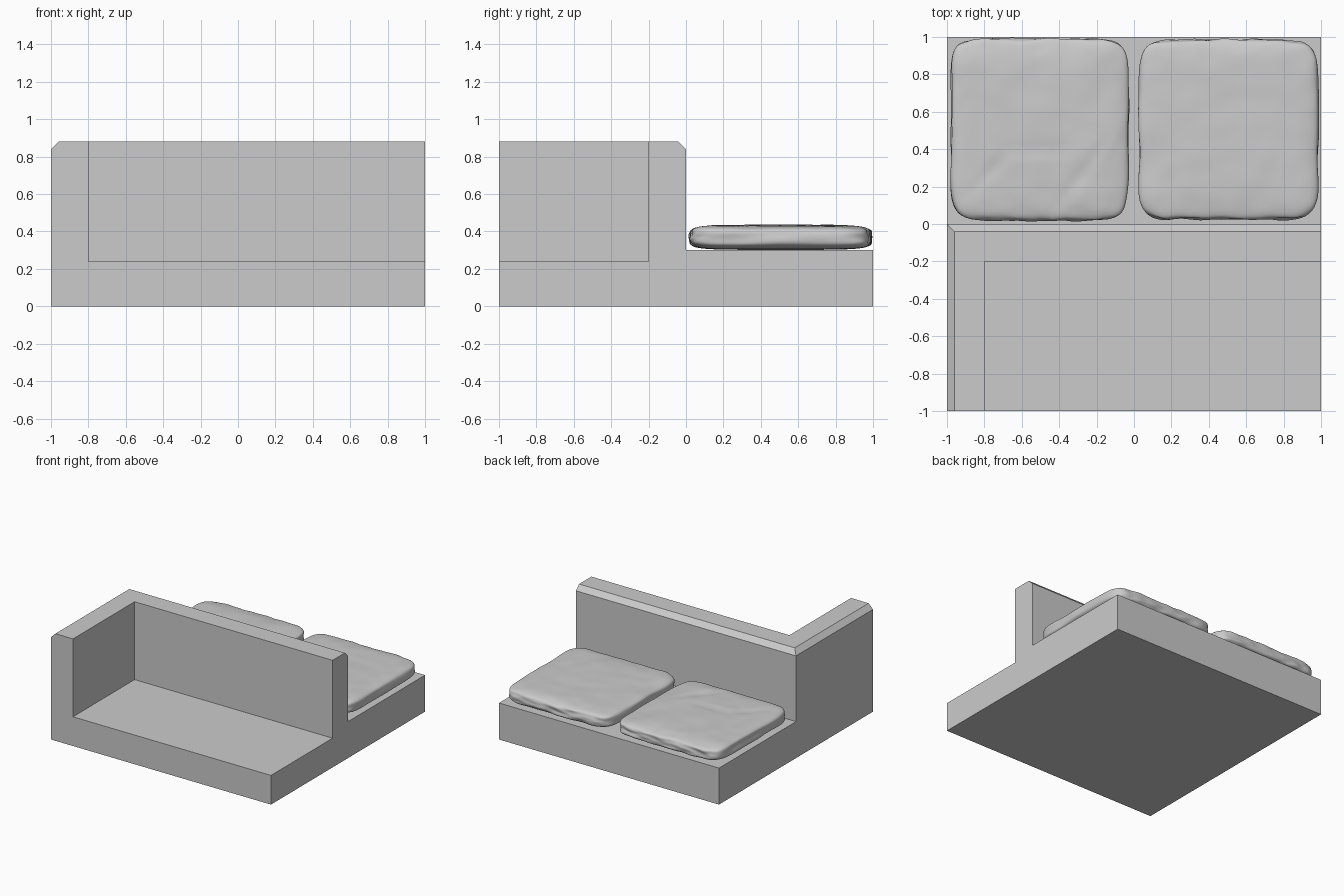
import bpy, bmesh, math
from mathutils import Vector, noise

default = bpy.data.objects.get("Cube")
if default:
    bpy.data.objects.remove(default, do_unlink=True)

grey = bpy.data.materials.new("plain grey")
grey.use_nodes = True
COLOUR = (0.6, 0.6, 0.6, 1)
grey.diffuse_color = COLOUR
grey.node_tree.nodes["Principled BSDF"].inputs["Base Color"].default_value = COLOUR


def add_object(name, bm):
    mesh = bpy.data.meshes.new(name)
    bm.to_mesh(mesh)
    bm.free()
    mesh.materials.append(grey)
    obj = bpy.data.objects.new(name, mesh)
    bpy.context.collection.objects.link(obj)
    return obj


def box(name, low, high):
    low, high = Vector(low), Vector(high)
    bm = bmesh.new()
    bmesh.ops.create_cube(bm, size=1)
    for v in bm.verts:
        v.co = (low + high) / 2 + v.co * (high - low)
    return add_object(name, bm)


# Frame: one solid block with the front bay and the rear ledge cut away
WALL_TOP, BEVEL = 0.88, 0.04
frame = box("frame", (-1, -1, 0), (1, 1, WALL_TOP))
cutters = [box("front_bay_cutter", (-0.8, -2, 0.24), (2, -0.2, 2)),
           box("rear_ledge_cutter", (-2, 0, 0.30), (2, 2, 2))]
for cutter in cutters:
    cutter.hide_render = True
    mod = frame.modifiers.new(cutter.name, 'BOOLEAN')
    mod.operation, mod.solver, mod.object = 'DIFFERENCE', 'EXACT', cutter
bpy.context.view_layer.update()
shaped = frame.evaluated_get(bpy.context.evaluated_depsgraph_get())
bm = bmesh.new()
bm.from_mesh(shaped.to_mesh())
frame.modifiers.clear()
for cutter in cutters:
    bpy.data.objects.remove(cutter, do_unlink=True)

# Chamfer along the outer top edges of the two walls
bmesh.ops.remove_doubles(bm, verts=bm.verts, dist=0.0001)


def on_outer_rim(edge):
    a, b = (v.co for v in edge.verts)
    at_top = min(a.z, b.z) > WALL_TOP - 0.001
    return at_top and (max(a.x, b.x) < -0.999 or min(a.y, b.y) > -0.001)


bmesh.ops.bevel(bm, geom=[e for e in bm.edges if on_outer_rim(e)],
                offset=BEVEL, segments=1, affect='EDGES')
bm.to_mesh(frame.data)
bm.free()


# Cushions: rounded squares with soft lumps and a wavy outline
def cushion(name, centre, half, seed, folds=()):
    bm = bmesh.new()
    bmesh.ops.create_cube(bm, size=2)
    bmesh.ops.subdivide_edges(bm, edges=bm.edges, cuts=39, use_grid_fill=True)
    for v in bm.verts:
        u, w, t = (math.sin(c * math.pi / 2) for c in v.co)
        plan = (abs(u) ** 8 + abs(w) ** 8) ** (1 / 8)
        p = Vector((u, w, t)) / (plan ** 5 + abs(t) ** 5) ** 0.2
        wave = noise.noise(Vector((p.x * 2, p.y * 2, p.z + seed)))
        fine = noise.noise(Vector((p.x * 5, p.y * 5, p.z * 2 + seed)))
        p.x *= 1 + 0.025 * wave
        p.y *= 1 + 0.025 * fine
        x, y = centre[0] + p.x * half[0], centre[1] + p.y * half[1]
        z = 0.368 + p.z * 0.066
        if p.z > 0:
            z += p.z * (0.006 * wave + 0.003 * fine)
            for fx, fy, angle, length in folds:
                along = (x - fx) * math.cos(angle) + (y - fy) * math.sin(angle)
                across = (y - fy) * math.cos(angle) - (x - fx) * math.sin(angle)
                z -= 0.009 * p.z * math.exp(-(across / 0.025) ** 2 - (along / length) ** 2)
        v.co = (x, y, max(z, 0.301))
    obj = add_object(name, bm)
    for poly in obj.data.polygons:
        poly.use_smooth = True


cushion("right_cushion", (-0.505, 0.505), (0.475, 0.485), 3.3,
        [(-0.3, 0.24, 0.95, 0.2), (-0.52, 0.4, 0, 0.14), (-0.75, 0.3, 0.8, 0.12)])
cushion("left_cushion", (0.505, 0.505), (0.48, 0.48), 8.7)
